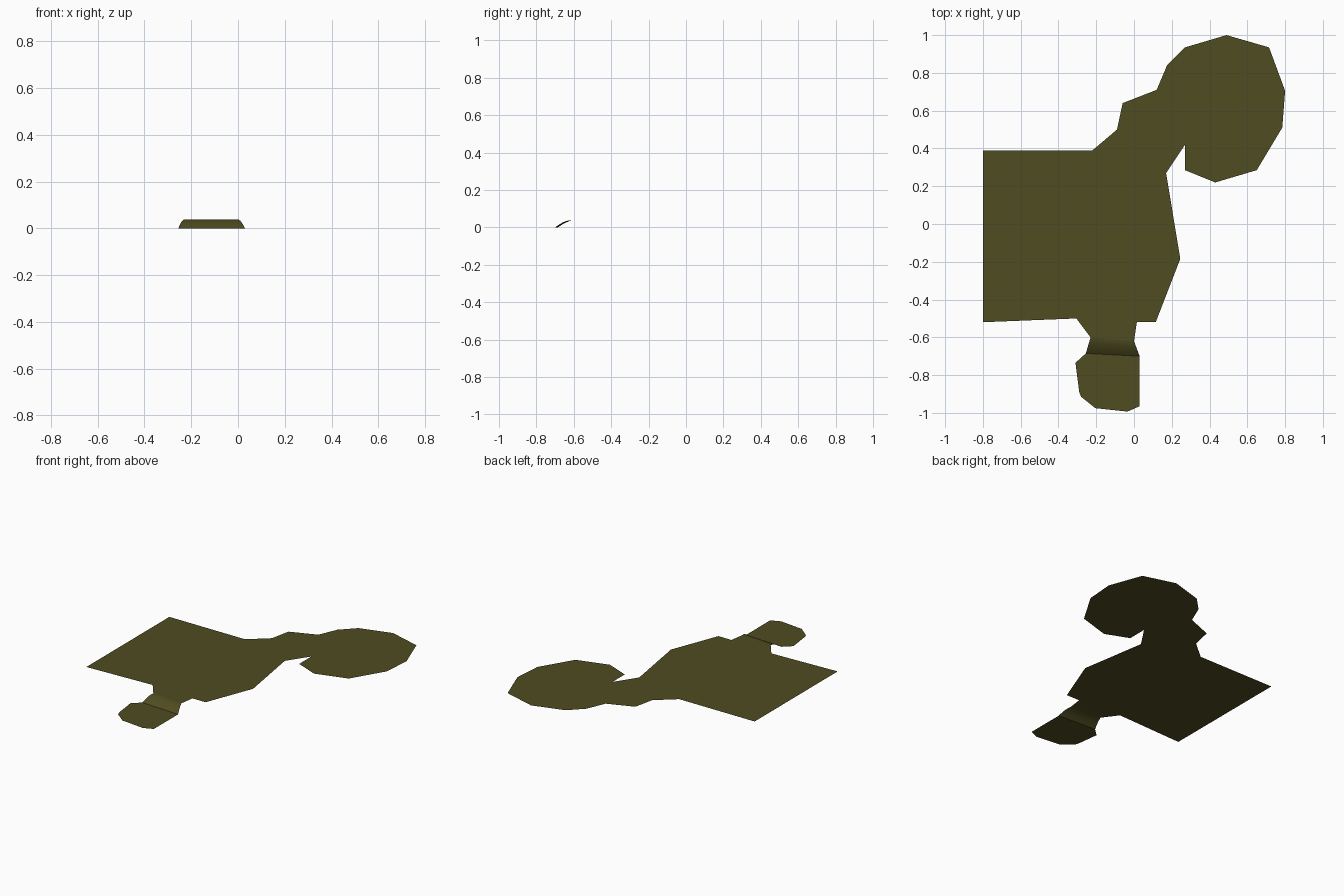
import bpy, bmesh

if "Cube" in bpy.data.objects:
    bpy.data.objects.remove(bpy.data.objects["Cube"])

TOP = 0.038   # height of the upper plateau
STEPS = 6     # rows in the curved ramp

olive = bpy.data.materials.new("dark olive")
olive.diffuse_color = (0.078, 0.072, 0.015, 1)
olive.use_nodes = True
olive.node_tree.nodes["Principled BSDF"].inputs["Base Color"].default_value = olive.diffuse_color


def make_object(name, bm):
    for f in bm.faces:
        f.normal_update()
        if f.normal.z < 0:
            f.normal_flip()
    me = bpy.data.meshes.new(name)
    bm.to_mesh(me)
    bm.free()
    me.materials.append(olive)
    ob = bpy.data.objects.new(name, me)
    bpy.context.collection.objects.link(ob)
    return ob


def plate(name, outline, z):
    """Flat sheet from an outline."""
    bm = bmesh.new()
    bm.faces.new([bm.verts.new((x, y, z)) for x, y in outline])
    bmesh.ops.triangulate(bm, faces=bm.faces[:])
    return make_object(name, bm)


# Ramp corners shared by both plates
top_l, top_r = (-0.23, -0.60), (0.0, -0.62)
low_l, low_r = (-0.255, -0.685), (0.03, -0.70)

# Upper plateau: square field, neck and round lobe
plate("upper_plateau", [
    (-0.8, 0.39), (-0.22, 0.39), (-0.09, 0.50), (-0.06, 0.64), (0.12, 0.71),
    (0.175, 0.84), (0.27, 0.935), (0.49, 1.0), (0.715, 0.935), (0.8, 0.705),
    (0.785, 0.51), (0.65, 0.285), (0.43, 0.22), (0.27, 0.285), (0.27, 0.42),
    (0.17, 0.27), (0.245, -0.185), (0.115, -0.52), (0.015, -0.52),
    top_r, top_l, (-0.305, -0.50), (-0.8, -0.52)], TOP)

# Lower landing
plate("lower_landing", [
    low_l, low_r, (0.03, -0.965), (-0.035, -0.993), (-0.205, -0.975),
    (-0.28, -0.915), (-0.29, -0.89), (-0.31, -0.735)], 0)

# Ramp that rolls over the edge of the plateau down to the landing
bm = bmesh.new()
rows = []
for i in range(STEPS + 1):
    t = i / STEPS
    z = TOP * (1 - t ** 1.7)
    rows.append([bm.verts.new((a[0] + (b[0] - a[0]) * t,
                               a[1] + (b[1] - a[1]) * t, z))
                 for a, b in ((top_l, low_l), (top_r, low_r))])
for p, q in zip(rows, rows[1:]):
    bm.faces.new((p[0], q[0], q[1], p[1]))
for f in bm.faces:
    f.smooth = True
make_object("ramp", bm)
